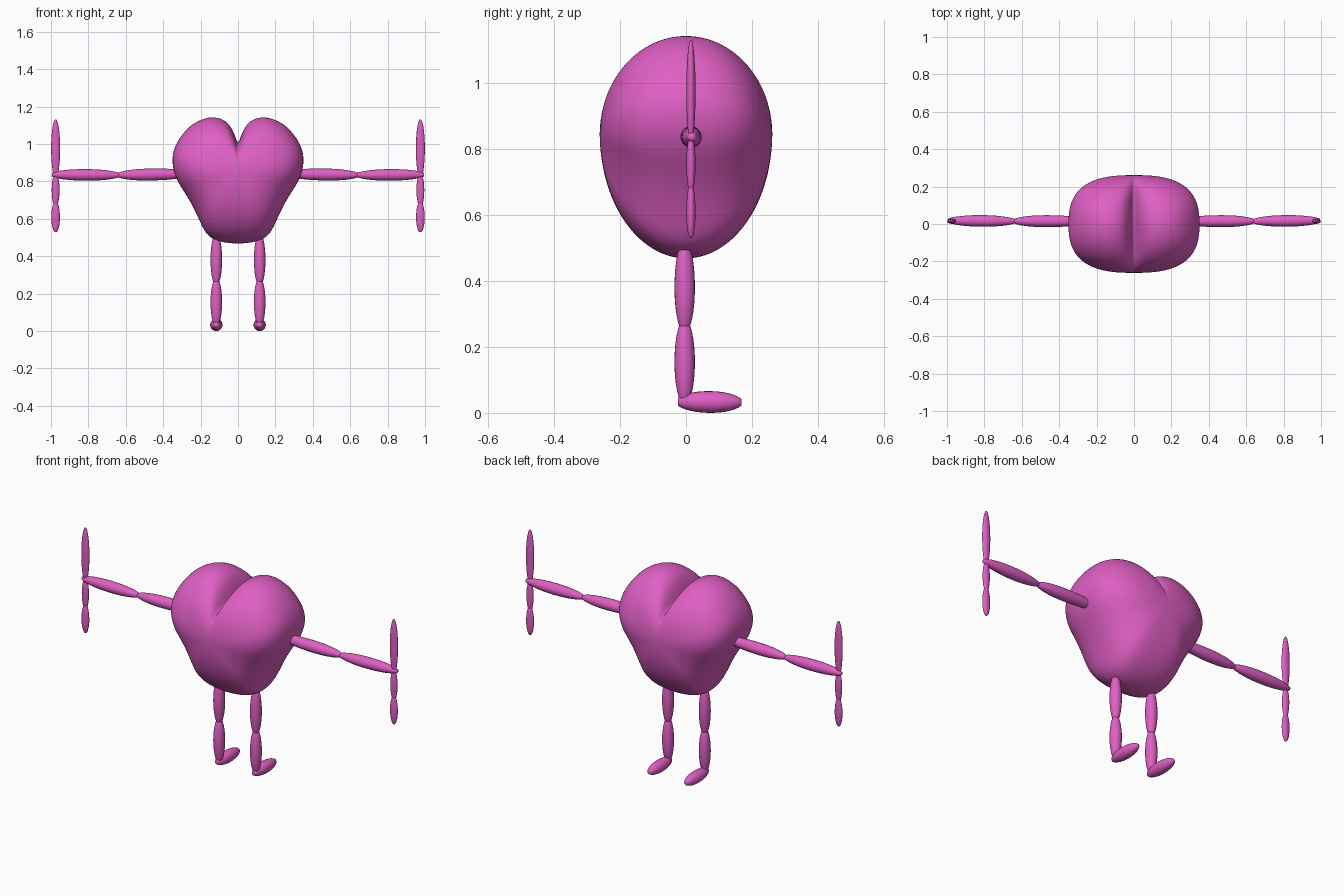
import bpy, bmesh
from math import pi, sin, cos, sqrt
from mathutils import Vector

if "Cube" in bpy.data.objects:
    bpy.data.objects.remove(bpy.data.objects["Cube"], do_unlink=True)

# Single flat colour
COLOR = (0.74, 0.115, 0.55, 1)
pink = bpy.data.materials.new("orchid_pink")
pink.use_nodes = True
pink.diffuse_color = COLOR
bsdf = pink.node_tree.nodes["Principled BSDF"]
bsdf.inputs["Base Color"].default_value = COLOR


def finish(bm, name):
    bmesh.ops.recalc_face_normals(bm, faces=bm.faces)
    for face in bm.faces:
        face.smooth = True
    mesh = bpy.data.meshes.new(name)
    bm.to_mesh(mesh)
    bm.free()
    mesh.materials.append(pink)
    obj = bpy.data.objects.new(name, mesh)
    bpy.context.collection.objects.link(obj)
    return obj


def bridge(bm, rings):
    for a, b in zip(rings, rings[1:]):
        n = len(a)
        for i in range(n):
            bm.faces.new((a[i], a[(i + 1) % n], b[(i + 1) % n], b[i]))


def spindle(name, start, end, rx, ry=None, k0=0.94, k1=0.94, sides=20, steps=14):
    """Ellipsoid-like limb segment with its ends cut off at k0 and k1."""
    ry = ry or rx
    start, end = Vector(start), Vector(end)
    axis = end - start
    turn = Vector((0, 0, 1)).rotation_difference(axis.normalized())
    bm = bmesh.new()
    rings = []
    for j in range(steps + 1):
        u = -cos(pi * j / steps)
        r = sqrt(1 - (u * (k0 if u < 0 else k1)) ** 2)
        centre = start + axis * (u + 1) / 2
        rings.append([bm.verts.new(centre + turn @ Vector(
            (rx * r * cos(2 * pi * i / sides), ry * r * sin(2 * pi * i / sides), 0)))
            for i in range(sides)])
    bridge(bm, rings)
    bm.faces.new(rings[0])
    bm.faces.new(rings[-1])
    return finish(bm, name)


# Heart body: heart outline swept through depth, the cleft fading out at the ends
MID, DEPTH, ROWS = 0.845, 0.262, 22
half = [(0.06, 0.47), (0.125, 0.483), (0.175, 0.52), (0.205, 0.59), (0.25, 0.685),
        (0.295, 0.755), (0.335, 0.82), (0.354, 0.90), (0.347, 0.965), (0.317, 1.03),
        (0.26, 1.098), (0.2, 1.132), (0.14, 1.148), (0.08, 1.135), (0.045, 1.105),
        (0.018, 1.055)]
outline = [(0, 0.466)] + half + [(0, 0.99)] + [(-x, z) for x, z in reversed(half)]

bm = bmesh.new()
rings = []
for j in range(1, ROWS):
    t = -pi / 2 + pi * j / ROWS
    d = abs(sin(t))
    wide = (1 - d ** 2.7) ** (1 / 2.7)
    tall = cos(t)
    ring = []
    for x, z in outline:
        if abs(x) < 0.14 and z > MID:
            z += (1.135 - z) * (1 - tall) ** 1.3
        ring.append(bm.verts.new((x * wide, DEPTH * sin(t), MID + (z - MID) * tall)))
    rings.append(ring)
bridge(bm, rings)
for ring, y in ((rings[0], -DEPTH), (rings[-1], DEPTH)):
    pole = bm.verts.new((0, y, MID))
    for i in range(len(ring)):
        bm.faces.new((ring[i], ring[(i + 1) % len(ring)], pole))
body = finish(bm, "heart_body")
sub = body.modifiers.new("smooth", 'SUBSURF')
sub.levels = sub.render_levels = 2

# Limbs, repeated on both sides
for side, s in (("left", 1), ("right", -1)):
    ARM_Y, ARM_Z, HAND_X = 0.015, 0.836, 0.975 * s
    spindle(side + "_upper_arm", (0.30 * s, ARM_Y, ARM_Z + 0.004), (0.645 * s, ARM_Y, ARM_Z - 0.002),
            0.032, k0=0.72, k1=0.95)
    spindle(side + "_forearm", (0.635 * s, ARM_Y, ARM_Z - 0.002), (0.995 * s, ARM_Y + 0.003, ARM_Z),
            0.031, k0=0.94, k1=0.95)
    # Upright hand blades
    spindle(side + "_hand_top", (HAND_X, ARM_Y, 0.825), (HAND_X, ARM_Y, 1.13),
            0.024, 0.014, k0=0.94, k1=0.985)
    spindle(side + "_hand_middle", (HAND_X, ARM_Y, 0.675), (HAND_X, ARM_Y, 0.835),
            0.021, 0.014, k0=0.88, k1=0.94)
    spindle(side + "_hand_bottom", (HAND_X, ARM_Y, 0.53), (HAND_X, ARM_Y, 0.685),
            0.023, 0.014, k0=0.97, k1=0.88)
    # Legs and feet
    LEG_X, LEG_Y = 0.116 * s, -0.004
    spindle(side + "_thigh", (LEG_X, LEG_Y, 0.26), (LEG_X, LEG_Y, 0.50), 0.031, k0=0.87, k1=0.84)
    spindle(side + "_shin", (LEG_X, LEG_Y, 0.04), (LEG_X, LEG_Y, 0.268), 0.031, k0=0.87, k1=0.87)
    spindle(side + "_foot", (LEG_X, -0.024, 0.034), (LEG_X, 0.168, 0.032), 0.033, k0=0.93, k1=0.96)
